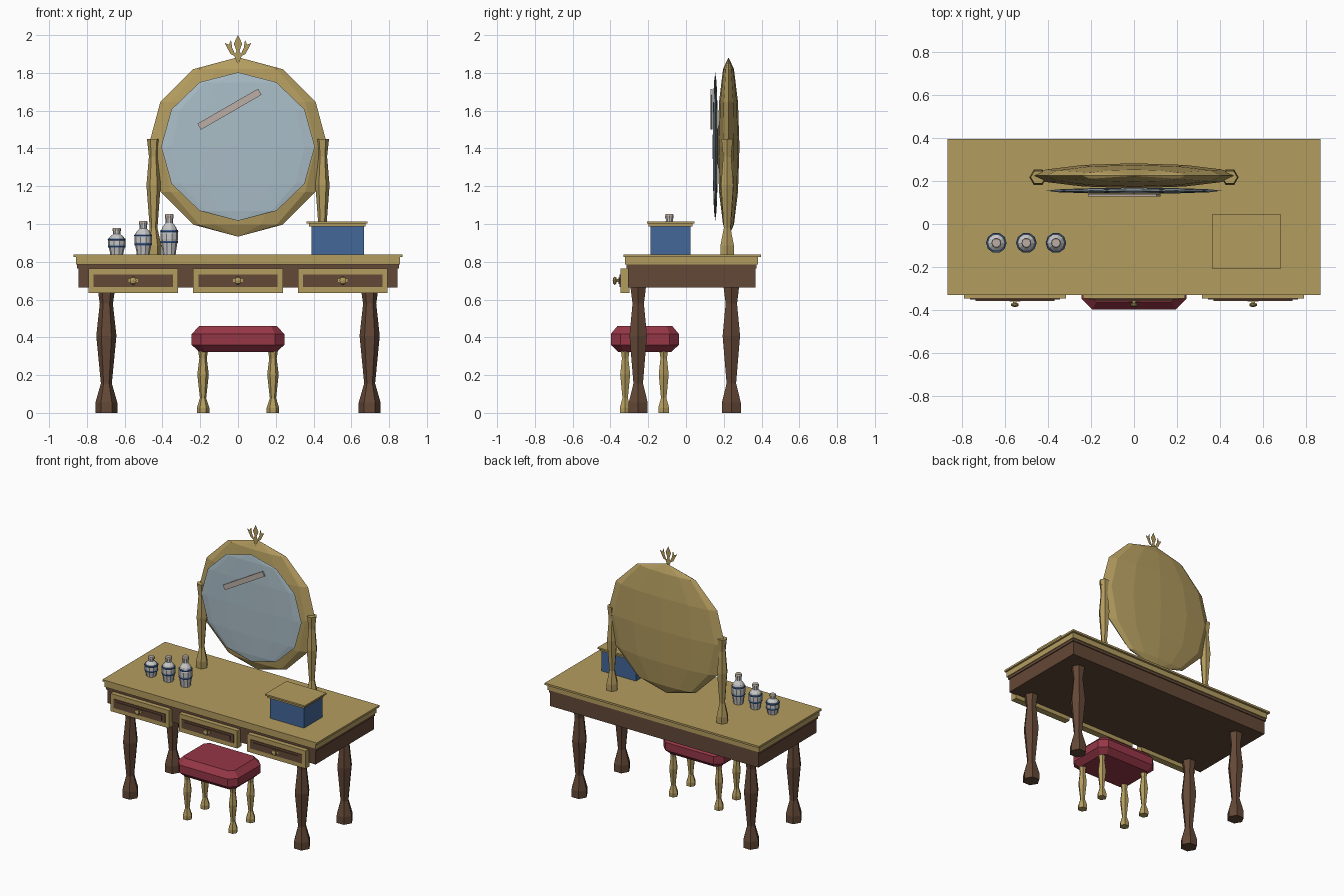
import bpy, bmesh, math
from mathutils import Matrix, Vector

if "Cube" in bpy.data.objects:
    bpy.data.objects.remove(bpy.data.objects["Cube"])


def material(name, rgb):
    m = bpy.data.materials.new(name)
    m.diffuse_color = (*rgb, 1)
    m.use_nodes = True
    m.node_tree.nodes["Principled BSDF"].inputs["Base Color"].default_value = m.diffuse_color
    return m


GOLD = material("antique gold", (0.456, 0.335, 0.115))
BROWN = material("dark wood", (0.127, 0.065, 0.038))
RED = material("red cushion", (0.305, 0.038, 0.062))
BLUE = material("blue", (0.056, 0.135, 0.32))
GLASS = material("mirror glass", (0.40, 0.51, 0.57))
SHINE = material("pale shine", (0.50, 0.43, 0.38))
GREY = material("pale ceramic", (0.58, 0.58, 0.58))


def finish(name, bm, mat):
    if not any(len(e.link_faces) == 1 for e in bm.edges):
        bmesh.ops.recalc_face_normals(bm, faces=bm.faces)
    me = bpy.data.meshes.new(name)
    bm.to_mesh(me)
    bm.free()
    me.materials.append(mat)
    ob = bpy.data.objects.new(name, me)
    bpy.context.collection.objects.link(ob)
    return ob


def box(name, mat, x0, x1, y0, y1, z0, z1, tilt=0):
    bm = bmesh.new()
    mid = Vector(((x0 + x1) / 2, (y0 + y1) / 2, (z0 + z1) / 2))
    mx = (Matrix.Translation(mid) @ Matrix.Rotation(tilt, 4, 'Y')
          @ Matrix.Diagonal((x1 - x0, y1 - y0, z1 - z0, 1)))
    bmesh.ops.create_cube(bm, size=1, matrix=mx)
    return finish(name, bm, mat)


def loft(name, mat, rings):
    """Closed skin through rings of points, capped at both ends."""
    bm = bmesh.new()
    loops = [[bm.verts.new(p) for p in ring] for ring in rings]
    n = len(loops[0])
    for a, b in zip(loops, loops[1:]):
        for i in range(n):
            j = (i + 1) % n
            bm.faces.new((a[i], a[j], b[j], b[i]))
    bm.faces.new(loops[0][::-1])
    bm.faces.new(loops[-1])
    return finish(name, bm, mat)


def turned(name, mat, x, y, profile, sides):
    """Turned shape from (radius, z) pairs."""
    return loft(name, mat, [[(x + r * math.cos(math.tau * i / sides),
                              y + r * math.sin(math.tau * i / sides), z)
                             for i in range(sides)] for r, z in profile])


LEG = [(1, 0), (1, 0.08), (0.5, 0.23), (0.92, 0.6), (0.6, 0.85), (0.85, 1)]


def leg(name, mat, x, y, z0, z1, r):
    turned(name, mat, x, y, [(r * f, z0 + (z1 - z0) * t) for f, t in LEG], 6)


def ball(name, mat, centre, radii, segs=12, rings=6):
    bm = bmesh.new()
    mx = Matrix.Translation(centre) @ Matrix.Diagonal((*radii, 1))
    bmesh.ops.create_uvsphere(bm, u_segments=segs, v_segments=rings, radius=1, matrix=mx)
    return finish(name, bm, mat)


# table body
box("table_top_edge", GOLD, -0.87, 0.87, -0.33, 0.396, 0.824, 0.838)
box("table_top", GOLD, -0.857, 0.857, -0.324, 0.38, 0.785, 0.824)
box("apron_lip", BROWN, -0.852, 0.852, -0.315, 0.374, 0.765, 0.785)
box("apron", BROWN, -0.845, 0.845, -0.308, 0.367, 0.665, 0.765)
for side, x in (("left", -0.697), ("right", 0.697)):
    leg(f"front_leg_{side}", BROWN, x, -0.253, 0, 0.68, 0.058)
    leg(f"back_leg_{side}", BROWN, x, 0.24, 0, 0.68, 0.058)

# drawers with knobs
for side, x in (("left", -0.555), ("middle", 0), ("right", 0.555)):
    box(f"drawer_front_{side}", GOLD, x - 0.237, x + 0.237, -0.348, -0.30, 0.635, 0.765)
    box(f"drawer_panel_{side}", BROWN, x - 0.21, x + 0.21, -0.353, -0.33, 0.667, 0.732)
    box(f"drawer_inset_{side}", BROWN, x - 0.185, x + 0.185, -0.358, -0.34, 0.682, 0.717)
    box(f"knob_stem_{side}", GOLD, x - 0.008, x + 0.008, -0.378, -0.35, 0.692, 0.708)
    ball(f"knob_{side}", GOLD, (x, -0.377, 0.70), (0.02, 0.011, 0.022), 6, 4)
    box(f"knob_plate_{side}", GOLD, x - 0.026, x + 0.026, -0.362, -0.355, 0.692, 0.708)


# stool
def cushion_ring(z, hx, hy, c):
    pts = [(hx, hy - c), (hx - c, hy), (c - hx, hy), (-hx, hy - c),
           (-hx, c - hy), (c - hx, -hy), (hx - c, -hy), (hx, c - hy)]
    return [(x, y - 0.218, z) for x, y in pts]


loft("stool_cushion", RED, [cushion_ring(0.323, 0.205, 0.14, 0.03),
                            cushion_ring(0.36, 0.245, 0.18, 0.05),
                            cushion_ring(0.418, 0.245, 0.18, 0.05),
                            cushion_ring(0.46, 0.205, 0.145, 0.03)])
for side, x in (("left", -0.185), ("right", 0.185)):
    leg(f"stool_front_leg_{side}", GOLD, x, -0.322, 0, 0.34, 0.033)
    leg(f"stool_back_leg_{side}", GOLD, x, -0.118, 0, 0.34, 0.033)

# mirror: lens-shaped frame, glass, shine streak and side posts
ball("mirror_frame", GOLD, (0, 0.225, 1.408), (0.475, 0.058, 0.475))
ball("mirror_glass", GLASS, (0, 0.155, 1.41), (0.407, 0.014, 0.393))
box("mirror_shine", SHINE, -0.23, 0.14, 0.129, 0.139, 1.589, 1.626, -math.radians(30))
for side, x in (("left", -0.447), ("right", 0.447)):
    leg(f"mirror_post_{side}", GOLD, x, 0.218, 0.838, 1.45, 0.041)


# flat finial on top of the mirror
def plate(name, pts):
    bm = bmesh.new()
    bm.faces.new([bm.verts.new((x, 0.205, z)) for x, z in pts])
    finish(name, bm, GOLD)


plate("finial_spear", [(0, 1.84), (0.02, 1.89), (0.008, 1.915), (0.022, 1.955), (0, 2.0),
                       (-0.022, 1.955), (-0.008, 1.915), (-0.02, 1.89)])
for side, s in (("left", -1), ("right", 1)):
    pts = [(0.008, 1.885), (0.04, 1.90), (0.07, 1.958), (0.048, 1.95),
           (0.037, 1.975), (0.03, 1.93)]
    plate(f"finial_leaf_{side}", [(s * x, z) for x, z in pts][::s])

# jewellery box
box("box_body", BLUE, 0.39, 0.667, -0.188, 0.024, 0.838, 0.992)
box("box_lid_rim", GOLD, 0.377, 0.675, -0.198, 0.034, 0.988, 1.004)
box("box_lid", GOLD, 0.363, 0.686, -0.207, 0.044, 1.003, 1.014)

# three banded bottles with stoppers
POT = [(0.034, 0), (0.036, 0.08), (0.046, 0.38), (0.046, 0.52), (0.038, 0.66),
       (0.019, 0.78), (0.019, 0.9)]
for name, x, h in (("small", -0.642, 0.14), ("medium", -0.502, 0.178), ("tall", -0.364, 0.216)):
    y, z = -0.088, 0.838
    turned(f"{name}_bottle", GREY, x, y, [(r, z + h * t) for r, t in POT], 10)
    turned(f"{name}_bottle_stopper", SHINE, x, y,
           [(0.023, z + h * 0.89), (0.023, z + h * 0.96), (0.02, z + h)], 10)
    for i, (r, t) in enumerate(((0.045, 0.31), (0.046, 0.57))):
        zc = z + h * t
        turned(f"{name}_bottle_band_{i}", BLUE, x, y,
               [(r, zc - 0.006), (r + 0.002, zc), (r, zc + 0.006)], 10)
